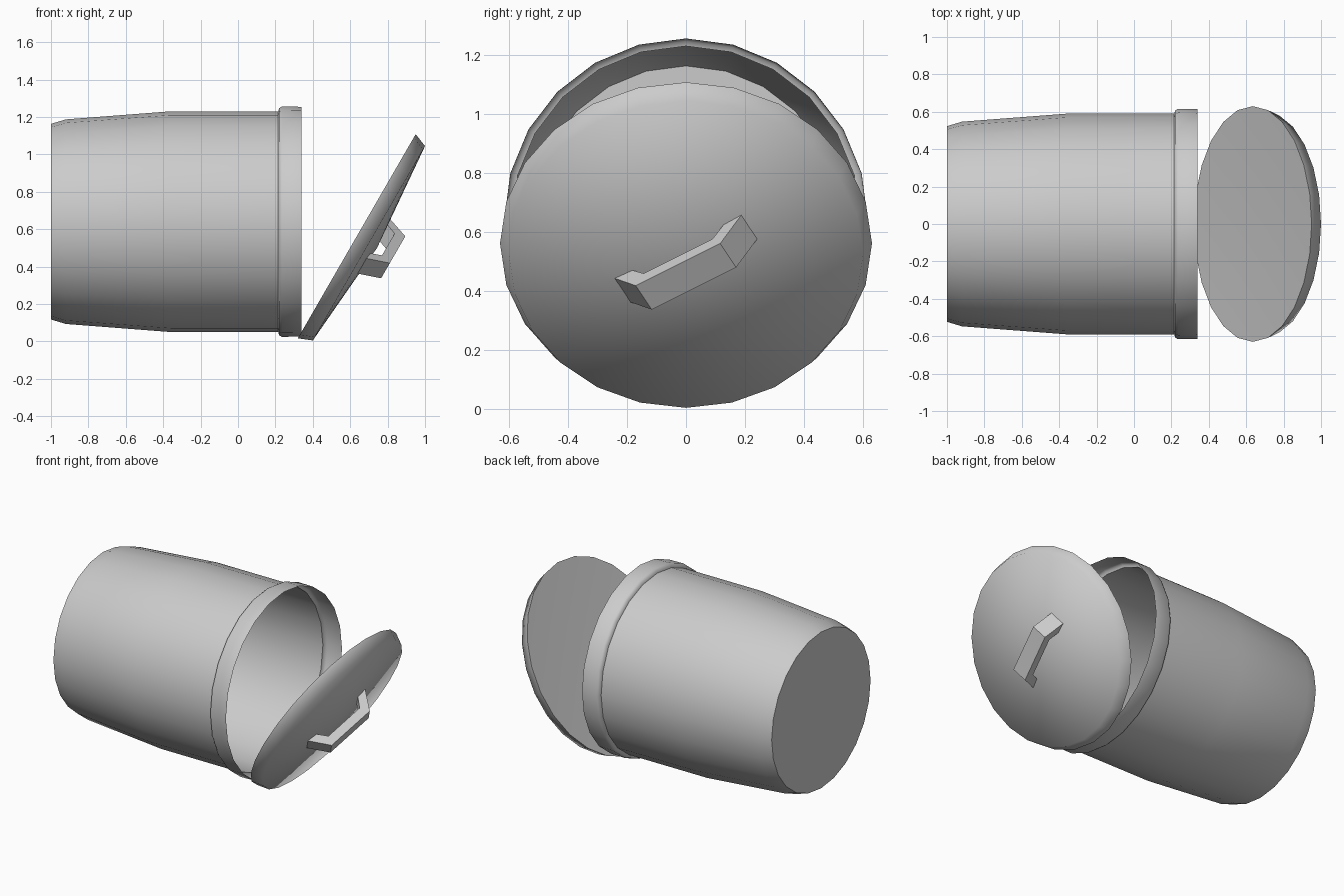
import bpy, bmesh
from math import radians, sin, cos, pi
from mathutils import Matrix, Vector

if "Cube" in bpy.data.objects:
    bpy.data.objects.remove(bpy.data.objects["Cube"])

SIDES = 24


def frame(x_axis, z_axis, origin):
    """Placement matrix from a local x axis, a local z axis and an origin."""
    x, z = Vector(x_axis).normalized(), Vector(z_axis).normalized()
    m = Matrix((x, z.cross(x), z)).transposed().to_4x4()
    m.translation = origin
    return m


def finish(bm, name, matrix, smooth):
    bm.transform(matrix)
    me = bpy.data.meshes.new(name)
    bm.to_mesh(me)
    bm.free()
    ob = bpy.data.objects.new(name, me)
    bpy.context.collection.objects.link(ob)
    bpy.ops.object.select_all(action='DESELECT')
    ob.select_set(True)
    bpy.context.view_layer.objects.active = ob
    if smooth:
        bpy.ops.object.shade_smooth_by_angle(angle=radians(70))
    return ob


def lathe(name, profile, matrix):
    """Spin (radius, height) points around local z; radius 0 makes a pole."""
    bm = bmesh.new()
    rings = []
    for r, h in profile:
        if r == 0:
            rings.append([bm.verts.new((0, 0, h))] * SIDES)
        else:
            rings.append([bm.verts.new((r * cos(2 * pi * i / SIDES),
                                        r * sin(2 * pi * i / SIDES), h))
                          for i in range(SIDES)])
    for a, b in zip(rings, rings[1:]):
        for i in range(SIDES):
            j = (i + 1) % SIDES
            bm.faces.new(dict.fromkeys((a[i], a[j], b[j], b[i])))
    return finish(bm, name, matrix, True)


# Can body: thin open shell lying on its side, with a raised collar
lathe("can_body",
      [(0, -1.0), (0.523, -1.0), (0.547, -0.92), (0.59, -0.36), (0.59, 0.215),
       (0.607, 0.22), (0.616, 0.235), (0.614, 0.34)],
      frame((0, 0, 1), (1, 0, 0), (0, 0, 0.64)))

# Lid: shallow dome leaning 30 degrees against the mouth
tilt = radians(30)
normal = Vector((cos(tilt), 0, -sin(tilt)))
up = Vector((sin(tilt), 0, cos(tilt)))
centre = Vector((0.635, 0, 0.562))
lathe("lid",
      [(0, 0.025), (0.63, 0), (0.6, 0.075), (0, 0.125)],
      frame(up, normal, centre))

# Lid handle: bent bar, turned 30 degrees in the plane of the lid
along = Vector((0, 1, 0)) * cos(tilt) + up * sin(tilt)
half = [(0.25, 0.1), (0.165, 0.225), (0.135, 0.168), (0.185, 0.1)]
bm = bmesh.new()
outline = {}
for s in (1, -1):
    for k, (a, h) in enumerate(half):
        outline[s, k] = [bm.verts.new((s * a, w, h)) for w in (-0.054, 0.054)]
loop = [outline[1, 0], outline[1, 1], outline[-1, 1], outline[-1, 0],
        outline[-1, 3], outline[-1, 2], outline[1, 2], outline[1, 3]]
for p, q in zip(loop, loop[1:] + loop[:1]):
    bm.faces.new((p[0], q[0], q[1], p[1]))
for side in (0, 1):
    for ids in ((0, 1, 6, 7), (1, 2, 5, 6), (2, 3, 4, 5)):
        bm.faces.new([loop[i][side] for i in ids])
bmesh.ops.recalc_face_normals(bm, faces=bm.faces)
finish(bm, "lid_handle", frame(along, normal, centre), False)
